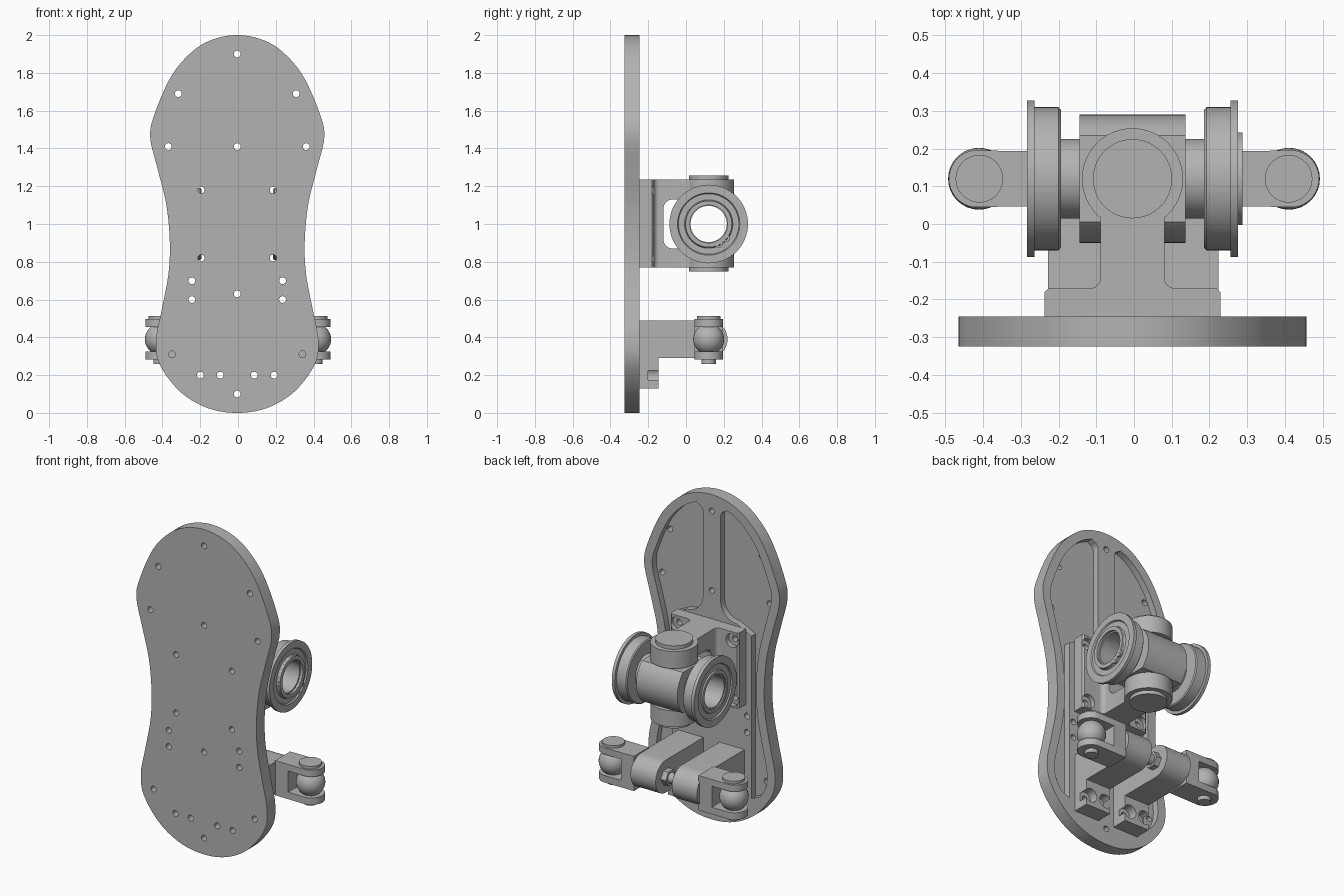
import bpy, bmesh, math
from mathutils import Vector

if "Cube" in bpy.data.objects:
    bpy.data.objects.remove(bpy.data.objects["Cube"])

metal = bpy.data.materials.new("satin_grey")
metal.use_nodes = True
GREY = (0.45, 0.45, 0.45, 1)
metal.diffuse_color = GREY
metal.node_tree.nodes["Principled BSDF"].inputs["Base Color"].default_value = GREY

CX = -0.004          # centre plane of the plate and hub
HUB = (0.12, 1.0)    # y, z of the hub axis
BALL = (0.12, 0.39)  # y, z of the ball joints


def place(axis, u, v, h):
    return {"X": (h, u, v), "Y": (u, h, v), "Z": (u, v, h)}[axis]


def finish(name, bm):
    bmesh.ops.recalc_face_normals(bm, faces=bm.faces)
    mesh = bpy.data.meshes.new(name)
    bm.to_mesh(mesh)
    bm.free()
    mesh.materials.append(metal)
    obj = bpy.data.objects.new(name, mesh)
    bpy.context.collection.objects.link(obj)
    return obj


def prism(name, axis, pts, lo, hi):
    """Extrude a flat outline along an axis."""
    bm = bmesh.new()
    rings = [[bm.verts.new(place(axis, u, v, h)) for u, v in pts] for h in (lo, hi)]
    bm.faces.new(rings[0])
    bm.faces.new(rings[1])
    for i in range(len(pts)):
        j = (i + 1) % len(pts)
        bm.faces.new((rings[0][i], rings[0][j], rings[1][j], rings[1][i]))
    return finish(name, bm)


def arc(cu, cv, r, start, end, n=12):
    return [(cu + r * math.cos(math.radians(start + (end - start) * i / n)),
             cv + r * math.sin(math.radians(start + (end - start) * i / n)))
            for i in range(n + 1)]


def cylinder(name, axis, centre, r, lo, hi, n=48):
    return prism(name, axis, arc(*centre, r, 0, 360, n)[:-1], lo, hi)


def box(name, x, y, z):
    return prism(name, "Z", [(x[0], y[0]), (x[1], y[0]), (x[1], y[1]), (x[0], y[1])], *z)


def lathe(name, axis, centre, profile, n=64):
    """Revolve a closed (height, radius) profile around an axis."""
    bm = bmesh.new()
    rings = []
    for i in range(n):
        a = math.tau * i / n
        rings.append([bm.verts.new(place(axis, centre[0] + r * math.cos(a),
                                         centre[1] + r * math.sin(a), h)) for h, r in profile])
    for i in range(n):
        a, b = rings[i], rings[(i + 1) % n]
        for j in range(len(profile)):
            k = (j + 1) % len(profile)
            bm.faces.new((a[j], a[k], b[k], b[j]))
    return finish(name, bm)


def combine(obj, others, operation="DIFFERENCE"):
    for other in others:
        mod = obj.modifiers.new("boolean", "BOOLEAN")
        mod.operation, mod.object, mod.solver = operation, other, "EXACT"
    bpy.context.view_layer.update()
    result = obj.evaluated_get(bpy.context.evaluated_depsgraph_get())
    mesh = bpy.data.meshes.new_from_object(result)
    obj.modifiers.clear()
    obj.data = mesh
    for other in others:
        bpy.data.objects.remove(other)
    return obj


def spline(pts, steps=5):
    """Smooth curve through the points."""
    p = [Vector(q) for q in pts]
    p = [Vector((-p[1].x, p[1].y))] + p + [Vector((-p[-2].x, p[-2].y))]
    out = []
    for a, b, c, d in zip(p, p[1:], p[2:], p[3:]):
        for i in range(steps):
            t = i / steps
            out.append(0.5 * (2 * b + (c - a) * t + (2 * a - 5 * b + 4 * c - d) * t * t
                              + (3 * b - a - 3 * c + d) * t ** 3))
    return out + [p[-2]]


# Sole plate with a rim, a centre rib and raised mounting pads
edge = spline([(0, 2), (0.12, 1.98), (0.23, 1.92), (0.345, 1.79), (0.435, 1.59), (0.461, 1.46),
               (0.42, 1.285), (0.375, 1.1), (0.357, 0.9), (0.365, 0.73), (0.4, 0.545),
               (0.43, 0.386), (0.41, 0.255), (0.3, 0.11), (0.155, 0.025), (0, 0)])
outline = [(CX + q.x, q.y) for q in edge] + [(CX - q.x, q.y) for q in edge[-2:0:-1]]
plate = prism("sole_plate", "Y", outline, -0.325, -0.245)

inset = []
for a, b, c in zip(edge, edge[1:], edge[2:]):
    t = (c - a).normalized()
    inset.append(b + Vector((t.y, -t.x)) * 0.055)
cutters = []
for s in (-1, 1):
    side = [(q.x, q.y) for q in inset if q.x > 0.09 and q.y > 0.2]
    side += [(0.27, 0.2), (0.27, 1.2)] + arc(0.17, 1.36, 0.11, 270, 180, 8)
    side += arc(0.1, 1.88, 0.04, 180, 100, 5)
    cutters.append(prism("pocket", "Y", [(CX + s * x, z) for x, z in side], -0.285, -0.2))
paired = [(0.312, 1.69), (0.365, 1.41), (0.19, 1.18), (0.19, 0.82), (0.24, 0.7),
          (0.24, 0.6), (0.345, 0.31), (0.195, 0.2), (0.09, 0.2)]
holes = [(CX, z) for z in (1.9, 1.41, 0.63, 0.1)]
holes += [(CX + s * x, z) for x, z in paired for s in (-1, 1)]
cutters += [cylinder("hole", "Y", h, 0.018, -0.4, -0.2, 16) for h in holes]
combine(plate, cutters)


def screw_cutters(points):
    """Through hole and counterbore for every screw."""
    out = []
    for p in points:
        out.append(cylinder("hole", "Y", p, 0.018, -0.4, -0.1, 16))
        out.append(cylinder("counterbore", "Y", p, 0.042, -0.2, -0.1, 24))
    return out


# Hub fork: base flange, filleted stem, two round-ended arms
half = [(0.233, -0.245), (0.233, -0.18), (0.223, -0.17)] + arc(0.112, -0.143, 0.027, 270, 180, 6)
half += [(0.085, 0.012)] + arc(0, HUB[0], 0.134, -50, 90, 24)
fork = prism("hub_fork", "Z", [(CX + x, y) for x, y in half]
             + [(CX - x, y) for x, y in half[-2::-1]], 0.77, 1.235)
window = arc(-0.07, 1.08, 0.05, 180, 90, 8) + [(0.4, 1.13), (0.4, 0.87)]
window += arc(-0.07, 0.92, 0.05, 270, 180, 8)
combine(fork, [prism("window", "X", window, -0.5, 0.5)]
        + screw_cutters([(CX + s * 0.19, z) for s in (-1, 1) for z in (0.82, 1.18)]))
for name, lo, hi in (("upper_pin", 1.12, 1.257), ("lower_pin", 0.748, 0.88)):
    cylinder(name, "Z", (CX, HUB[0]), 0.105, lo, hi)

# Hollow cross body with flats at top and bottom, and thin trunnions
flat = math.degrees(math.asin(0.125 / 0.17))
section = arc(*HUB, 0.17, -flat, flat, 16) + arc(*HUB, 0.17, 180 - flat, 180 + flat, 16)
body = prism("cross_body", "X", section, CX - 0.14, CX + 0.14)
combine(body, [cylinder("bore", "X", HUB, 0.097, -0.5, 0.5)])
lathe("trunnion_tube", "X", HUB, [(CX + h, r) for h, r in
      ((-0.272, 0.096), (0.272, 0.096), (0.272, 0.106), (-0.272, 0.106))])

# Flanged bearings
for s, label in ((-1, "right"), (1, "left")):
    ring = [(0.19, 0.105), (0.19, 0.184), (0.196, 0.19), (0.26, 0.19), (0.26, 0.208),
            (0.28, 0.208), (0.28, 0.165), (0.272, 0.16), (0.272, 0.128), (0.28, 0.124), (0.28, 0.105)]
    lathe(label + "_bearing", "X", HUB, [(CX + s * h, r) for h, r in ring])
lathe("retaining_ring", "X", HUB, [(0.274, 0.1), (0.288, 0.1), (0.288, 0.123), (0.274, 0.123)])
for a in (-40, -62):
    ear = (HUB[0] + 0.118 * math.cos(math.radians(a)), HUB[1] + 0.118 * math.sin(math.radians(a)))
    lathe("retaining_ring_ear", "X", ear, [(0.274, 0.009), (0.288, 0.009), (0.288, 0.021), (0.274, 0.021)], 16)

# Lower brackets with ball-joint clevises
for s, label in ((-1, "right"), (1, "left")):
    def sx(a, b):
        return sorted((s * a + CX * 0.5, s * b + CX * 0.5))

    shape = [(-0.245, 0.13), (-0.145, 0.13), (-0.145, 0.29)] + arc(*BALL, 0.1, -90, 90, 24) + [(-0.245, 0.49)]
    bracket = prism(label + "_bracket", "X", shape, *sx(0.055, 0.226))
    combine(bracket, screw_cutters([(CX + s * x, 0.2) for x in (0.09, 0.195)]))

    tip = [(0.22, 0.047)] + arc(0.415, BALL[0], 0.076, -80, 80, 20) + [(0.22, 0.193)]
    clevis = prism(label + "_clevis", "Z", [(s * x, y) for x, y in tip], 0.282, 0.496)
    combine(clevis, [box("slot", sx(0.31, 0.6), (0, 0.3), (0.325, 0.455))])
    cylinder(label + "_clevis_cap", "Z", (s * 0.41, BALL[0]), 0.063, 0.49, 0.512)
    cylinder(label + "_clevis_pin", "Z", (s * 0.41, BALL[0]), 0.038, 0.258, 0.5)
    bpy.ops.mesh.primitive_uv_sphere_add(segments=32, ring_count=20, radius=0.082,
                                         location=(s * 0.411, *BALL))
    ball = bpy.context.object
    ball.name = label + "_ball"
    ball.data.materials.append(metal)
    cylinder(label + "_shaft_nut", "X", BALL, 0.05, *sx(0.02, 0.06), n=6)
cylinder("cross_shaft", "X", BALL, 0.032, -0.06, 0.06, 24)

# Smooth round faces, crisp edges
bpy.ops.object.select_all(action="DESELECT")
for obj in bpy.context.scene.objects:
    if obj.type == "MESH":
        obj.select_set(True)
        bpy.context.view_layer.objects.active = obj
bpy.ops.object.shade_smooth_by_angle(angle=math.radians(30))
